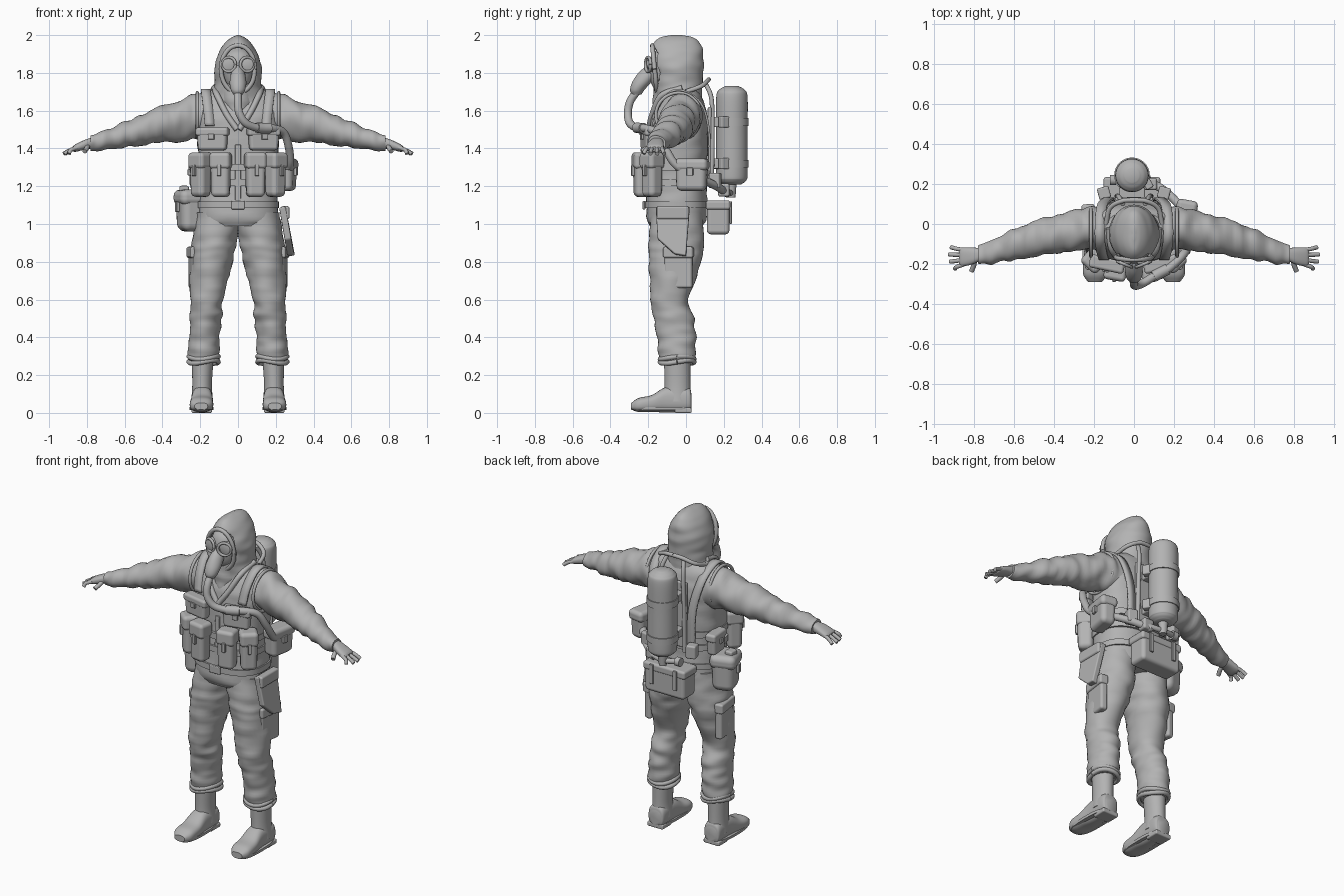
import bpy, bmesh, math
from mathutils import Vector, Matrix, Euler, noise

if "Cube" in bpy.data.objects:
    bpy.data.objects.remove(bpy.data.objects["Cube"], do_unlink=True)

grey = bpy.data.materials.new("plain_grey")
grey.use_nodes = True
grey.diffuse_color = (0.45, 0.45, 0.45, 1)
grey.node_tree.nodes["Principled BSDF"].inputs["Base Color"].default_value = grey.diffuse_color


def finish(name, bm, mirror=False, bevel=0, solid=0, sharp=40):
    """Turn a bmesh into a shaded object with the usual modifiers."""
    bmesh.ops.recalc_face_normals(bm, faces=bm.faces)
    mesh = bpy.data.meshes.new(name)
    bm.to_mesh(mesh)
    bm.free()
    mesh.materials.append(grey)
    ob = bpy.data.objects.new(name, mesh)
    bpy.context.collection.objects.link(ob)
    bpy.ops.object.select_all(action='DESELECT')
    ob.select_set(True)
    bpy.context.view_layer.objects.active = ob
    bpy.ops.object.shade_smooth_by_angle(angle=math.radians(sharp))
    if solid:
        m = ob.modifiers.new("thickness", 'SOLIDIFY')
        m.thickness, m.offset = solid, 0
    if bevel:
        m = ob.modifiers.new("soft_edges", 'BEVEL')
        m.width, m.segments, m.harden_normals = bevel, 3, True
    if mirror:
        ob.modifiers.new("other_side", 'MIRROR')
    return ob


def spline(rows, steps):
    """Catmull-Rom through rows of numbers."""
    rows = [Vector(r) for r in rows]
    ext = [2 * rows[0] - rows[1]] + rows + [2 * rows[-1] - rows[-2]]
    out = []
    for a, b, c, d in zip(ext, ext[1:], ext[2:], ext[3:]):
        for i in range(steps):
            t = i / steps
            out.append(b + (c - a) * t / 2 + (a - 2.5 * b + 2 * c - d / 2) * t * t
                       + (1.5 * (b - c) + (d - a) / 2) * t ** 3)
    return out + [rows[-1]]


def loft(name, axis, rings, sides=32, steps=6, wrinkle=0, power=2, mirror=False, shape=None):
    """Skin oval rings (x, y, z, radius, radius) stacked along an axis."""
    u, v = [Vector(e) for e in {'X': ((0, 1, 0), (0, 0, 1)), 'Y': ((1, 0, 0), (0, 0, 1)),
                                'Z': ((1, 0, 0), (0, 1, 0))}[axis]]
    bm, loops = bmesh.new(), []
    for r in spline(rings, steps):
        c, loop = Vector(r[:3]), []
        for i in range(sides):
            a = math.tau * i / sides
            ca, sa = [math.copysign(abs(k) ** (2 / power), k) for k in (math.cos(a), math.sin(a))]
            off = u * ca * r[3] + v * sa * r[4]
            p = c + off
            if wrinkle:
                q = Vector((p.x * 9, p.y * 9, p.z * 22)) if axis == 'Z' else Vector((p.x * 22, p.y * 9, p.z * 9))
                p += off.normalized() * noise.noise(q) * wrinkle
            loop.append(bm.verts.new(shape(p) if shape else p))
        loops.append(loop)
    for a, b in zip(loops, loops[1:]):
        for i in range(sides):
            bm.faces.new((a[i - 1], a[i], b[i], b[i - 1]))
    bm.faces.new(loops[0])
    bm.faces.new(loops[-1])
    return finish(name, bm, mirror)


def box(name, loc, size, turn=0, tilt=0, taper=1, bevel=0.02, mirror=False):
    """Soft box; turn about z and tilt about x in degrees, taper scales the bottom."""
    bm = bmesh.new()
    bmesh.ops.create_cube(bm, size=1)
    for p in bm.verts:
        if p.co.z < 0:
            p.co.xy *= taper
    rot = Euler((math.radians(tilt), 0, math.radians(turn))).to_matrix().to_4x4()
    bm.transform(Matrix.Translation(loc) @ rot @ Matrix.Diagonal((*size, 1)))
    return finish(name, bm, mirror, bevel)


def pouch(name, loc, size, turn=0, mirror=False):
    """Pouch body with an overhanging flap and a closing tab."""
    x, y, z = loc
    w, d, h = size
    out = Matrix.Rotation(math.radians(turn), 3, 'Z') @ Vector((0, -d / 2, 0))
    box(name, loc, size, turn, 0, 0.92, min(size) * 0.3, mirror)
    box(name + "_flap", (x, y, z + h * 0.32), (w * 1.07, d * 1.12, h * 0.38), turn, 0, 1, d * 0.25, mirror)
    box(name + "_tab", (x + out.x * 1.08, y + out.y * 1.08, z + h * 0.1), (w * 0.2, 0.018, h * 0.25),
        turn, 0, 1, 0.004, mirror)


def tube(name, pts, r, mirror=False, steps=8, sides=12, closed=False):
    """Round hose swept along a smooth path."""
    path = spline(pts + pts[:1] if closed else pts, steps)
    bm, loops = bmesh.new(), []
    for i, p in enumerate(path):
        d = (path[min(i + 1, len(path) - 1)] - path[max(i - 1, 0)]).normalized()
        q = d.to_track_quat('Z', 'Y')
        if loops:
            q = last.rotation_difference(q)
            q = (d0.rotation_difference(d)) @ last
        last, d0 = q.copy(), d
        loops.append([bm.verts.new(p + q @ Vector((r * math.cos(math.tau * k / sides),
                                                   r * math.sin(math.tau * k / sides), 0))) for k in range(sides)])
    for a, b in zip(loops, loops[1:]):
        for k in range(sides):
            bm.faces.new((a[k - 1], a[k], b[k], b[k - 1]))
    bm.faces.new(loops[0])
    bm.faces.new(loops[-1])
    return finish(name, bm, mirror)


def strap(name, pts, across, mirror=False):
    """Flat webbing along a path."""
    bm, across = bmesh.new(), Vector(across) / 2
    rows = [(bm.verts.new(p - across), bm.verts.new(p + across)) for p in spline(pts, 6)]
    for a, b in zip(rows, rows[1:]):
        bm.faces.new((a[0], a[1], b[1], b[0]))
    return finish(name, bm, mirror, solid=0.012)


def oval(cx, y, cz, rx, rz, n=12, lean=0):
    return [(cx + rx * math.cos(math.tau * i / n), y + lean * math.sin(math.tau * i / n),
             cz + rz * math.sin(math.tau * i / n)) for i in range(n)]


# Trousers, cuffs and cargo pockets
loft("trouser_leg", 'Z', [(.10, -.05, 1.06, .12, .14), (.125, -.05, .9, .117, .145), (.14, -.055, .8, .112, .138),
     (.165, -.085, .6, .088, .102), (.17, -.065, .5, .085, .105), (.18, -.05, .4, .08, .1),
     (.182, -.047, .3, .082, .097), (.182, -.047, .265, .07, .08)], steps=8, wrinkle=.012, mirror=True)
for k in range(2):
    tube("trouser_cuff", [(.182 + .078 * math.cos(a), -.047 + .09 * math.sin(a), .27 + .022 * k + .008 * math.sin(2 * a + k))
         for a in [math.tau * i / 12 for i in range(12)]], .013, True, 4, closed=True)
box("cargo_pocket", (.232, -.04, .76), (.045, .15, .2), -8, 0, 1, .015, True)
box("cargo_flap", (.236, -.04, .85), (.055, .16, .06), -8, 0, 1, .012, True)

# Boots
loft("boot_shaft", 'Z', [(.19, -.045, .06, .058, .072), (.19, -.045, .15, .052, .068), (.187, -.047, .29, .058, .07)], mirror=True)
loft("boot_foot", 'Y', [(.19, .03, .06, .035, .04), (.19, .01, .07, .053, .065), (.19, -.1, .07, .055, .068),
     (.192, -.18, .05, .061, .045), (.194, -.25, .042, .06, .037), (.195, -.29, .035, .035, .018)], power=2.6, mirror=True)
loft("boot_sole", 'Z', [(.193, -.13, .014, .063, .158), (.193, -.13, .03, .064, .16)], steps=1, power=2.8, mirror=True)
box("boot_heel", (.192, -.015, .014), (.108, .09, .028), bevel=.008, mirror=True)

# Jacket, vest and belt
loft("jacket_skirt", 'Z', [(0, -.05, .99, .2, .14), (0, -.05, 1.04, .212, .16), (0, -.05, 1.2, .2, .15)], wrinkle=.008, power=2.4)
loft("vest", 'Z', [(0, -.05, 1.1, .208, .163), (0, -.045, 1.25, .205, .155), (0, -.04, 1.42, .215, .155),
     (0, -.035, 1.56, .22, .15), (0, -.025, 1.66, .205, .115), (0, -.02, 1.71, .14, .08)], steps=8, wrinkle=.006, power=2.5)
loft("belt", 'Z', [(0, -.05, 1.085, .217, .17), (0, -.05, 1.12, .217, .17)], steps=1, power=2.5)
box("belt_buckle", (0, -.222, 1.1), (.07, .016, .045), bevel=.005)
box("zip_cover", (0, -.2, 1.27), (.03, .014, .3), tilt=-2, bevel=.004)
strap("shoulder_strap", [(.15, -.175, 1.52), (.16, -.145, 1.62), (.17, -.08, 1.7), (.17, .0, 1.7),
      (.16, .09, 1.62), (.13, .125, 1.45), (.12, .12, 1.22)], (.05, 0, 0), True)
tube("armhole_trim", [(.215, -.04 + .12 * math.cos(a), 1.575 + .12 * math.sin(a))
     for a in [math.tau * i / 12 for i in range(12)]], .009, True, 4, closed=True)

# Sleeves and hands
loft("sleeve", 'X', [(.12, -.02, 1.575, .105, .12), (.21, -.02, 1.57, .105, .12), (.32, -.04, 1.545, .1, .105),
     (.45, -.06, 1.515, .094, .087), (.6, -.105, 1.47, .078, .068), (.72, -.14, 1.44, .058, .05),
     (.78, -.155, 1.43, .046, .042)], steps=8, wrinkle=.016, mirror=True)
loft("palm", 'X', [(.76, -.15, 1.432, .03, .03), (.81, -.16, 1.42, .042, .026), (.86, -.165, 1.402, .046, .02),
     (.875, -.166, 1.397, .035, .012)], power=2.5, mirror=True)
for k, reach in enumerate((.915, .925, .92, .895)):
    y = -.13 - .024 * k
    tube("finger", [(.85, y, 1.405), (.885, y + .006 - .006 * k, 1.392), (reach, y + .014 - .012 * k, 1.372)], .0105, True)
tube("thumb", [(.795, -.17, 1.418), (.8, -.205, 1.402), (.812, -.235, 1.385)], .0125, True)


# Hood with a recessed face opening
def face_recess(p):
    e = (p.x / .088) ** 2 + ((p.z - 1.82) / .13) ** 2
    return p + Vector((0, .05, 0)) * min(1, (1 - e) * 4) if e < 1 and p.y < -.06 else p


loft("hood", 'Z', [(0, -.03, 1.62, .19, .12), (0, -.04, 1.69, .135, .125), (0, -.045, 1.76, .122, .135),
     (0, -.05, 1.84, .124, .143), (0, -.05, 1.91, .1, .14), (0, -.05, 1.96, .068, .12),
     (0, -.05, 1.988, .036, .085), (0, -.05, 2, .008, .03)], sides=64, steps=8, wrinkle=.005, shape=face_recess)
tube("hood_rim", oval(0, -.166, 1.82, .09, .125, lean=-.012), .012, closed=True, steps=5)
tube("hood_collar", [(.125, -.02, 1.72), (.11, -.13, 1.68), (.06, -.178, 1.58), (.005, -.197, 1.5)], .016, True)
loft("neck_scarf", 'Z', [(0, -.1, 1.56, .03, .08), (0, -.1, 1.64, .08, .075), (0, -.09, 1.74, .1, .08)], wrinkle=.012)

# Gas mask, eyepieces and breathing hose
loft("mask_face", 'Z', [(0, -.11, 1.7, .04, .05), (0, -.115, 1.76, .07, .075), (0, -.115, 1.84, .083, .082),
     (0, -.11, 1.9, .07, .07), (0, -.1, 1.935, .03, .035)])
for s in (1, -1):
    tube("eyepiece_rim", [Vector(p) + Vector((0, abs(p[0]) * .4, 0)) for p in oval(s * .048, -.22, 1.845, .035, .038)],
         .008, steps=4, closed=True)
loft("eyepiece_lens", 'Y', [(.048, -.16, 1.845, .036, .038), (.048, -.196, 1.845, .034, .036), (.046, -.203, 1.845, .02, .02)], mirror=True)
loft("mask_snout", 'Z', [(0, -.262, 1.685, .024, .026), (0, -.258, 1.71, .038, .038), (0, -.235, 1.75, .044, .05),
     (0, -.2, 1.8, .036, .052), (0, -.175, 1.84, .016, .03)])
tube("breathing_hose", [(0, -.262, 1.7), (0, -.295, 1.65), (.006, -.308, 1.59), (.04, -.298, 1.535), (.1, -.262, 1.51),
     (.17, -.225, 1.508), (.24, -.16, 1.485), (.27, -.11, 1.4), (.275, -.05, 1.31), (.25, .06, 1.25),
     (.16, .16, 1.2), (.06, .22, 1.16)], .021, sides=16)
tube("hose_joint", [(.1, -.262, 1.51), (.13, -.245, 1.508), (.17, -.225, 1.508)], .028)

# Pouches on the chest, sides and hips
pouch("chest_pocket", (.135, -.2, 1.45), (.165, .06, .12), 12, True)
pouch("inner_pouch", (.092, -.235, 1.26), (.105, .085, .235), 10, True)
pouch("outer_pouch", (.198, -.18, 1.26), (.1, .095, .235), 42, True)
pouch("side_pouch", (.255, .03, 1.26), (.17, .095, .17), 80)
pouch("right_side_pouch", (-.225, .03, 1.26), (.13, .06, .13), -85)
pouch("hip_pouch", (-.25, -.03, 1.07), (.16, .14, .22), -72)
box("hip_pouch_latch", (-.285, -.03, 1.18), (.05, .06, .045), bevel=.01)

# Holster hung from the belt
bm = bmesh.new()
bm.faces.new([bm.verts.new(p) for p in ((.235, -.16, 1.09), (.235, .02, 1.09), (.285, 0, .83), (.275, -.06, .84), (.265, -.15, .92))])
finish("holster", bm, solid=.035, bevel=.008)
box("holster_flap", (.25, -.07, 1.06), (.045, .17, .07), bevel=.012)

# Air cylinder with its bands and valve
loft("air_cylinder", 'Z', [(-.01, .243, 1.21, .05, .05), (-.01, .243, 1.23, .075, .075), (-.01, .243, 1.27, .083, .083),
     (-.01, .243, 1.5, .083, .083), (-.01, .243, 1.67, .083, .083), (-.01, .243, 1.71, .068, .068),
     (-.01, .243, 1.73, .035, .035)], sides=40)
for z in (1.32, 1.54):
    loft("cylinder_band", 'Z', [(-.01, .243, z - .02, .089, .089), (-.01, .243, z + .02, .089, .089)], steps=1, sides=40)
    box("band_clamp", (-.01, .145, z), (.13, .07, .055), bevel=.008)
    box("band_buckle", (.07, .2, z), (.04, .05, .06), turn=30, bevel=.008)
loft("valve_neck", 'Z', [(-.01, .24, 1.14, .022, .022), (-.01, .24, 1.22, .028, .028)], steps=1)
loft("valve_wheel", 'X', [(-.12, .22, 1.175, .026, .026), (-.09, .22, 1.175, .026, .026)], steps=1)
tube("valve_pipe", [(-.1, .22, 1.175), (0, .235, 1.165), (.1, .21, 1.175)], .016)
box("regulator", (.08, .2, 1.18), (.07, .06, .07), bevel=.012)

# Carrying frame and back satchel
tube("frame_rail", [(.055, .1, 1.75), (.075, .135, 1.66), (.085, .14, 1.45), (.085, .135, 1.2)], .012, True)
tube("frame_loop", [(.14, .0, 1.7), (.12, .08, 1.73), (.06, .115, 1.76), (0, .12, 1.765)], .012, True)
box("frame_plate", (0, .125, 1.42), (.19, .02, .4), bevel=.008)
for z in (1.22, 1.3):
    loft("waist_strap", 'Z', [(0, -.045, z - .018, .213, .17), (0, -.045, z + .018, .213, .17)], steps=1, power=2.5)
box("waist_clip", (.15, .155, 1.23), (.06, .06, .08), -15, bevel=.01, mirror=True)
box("satchel", (-.01, .17, 1.03), (.27, .12, .17), bevel=.022)
box("satchel_lid", (-.01, .17, 1.1), (.285, .13, .05), bevel=.015)
for x in (-.09, .07):
    box("satchel_strap", (x, .237, 1.06), (.025, .012, .12), bevel=.004)
